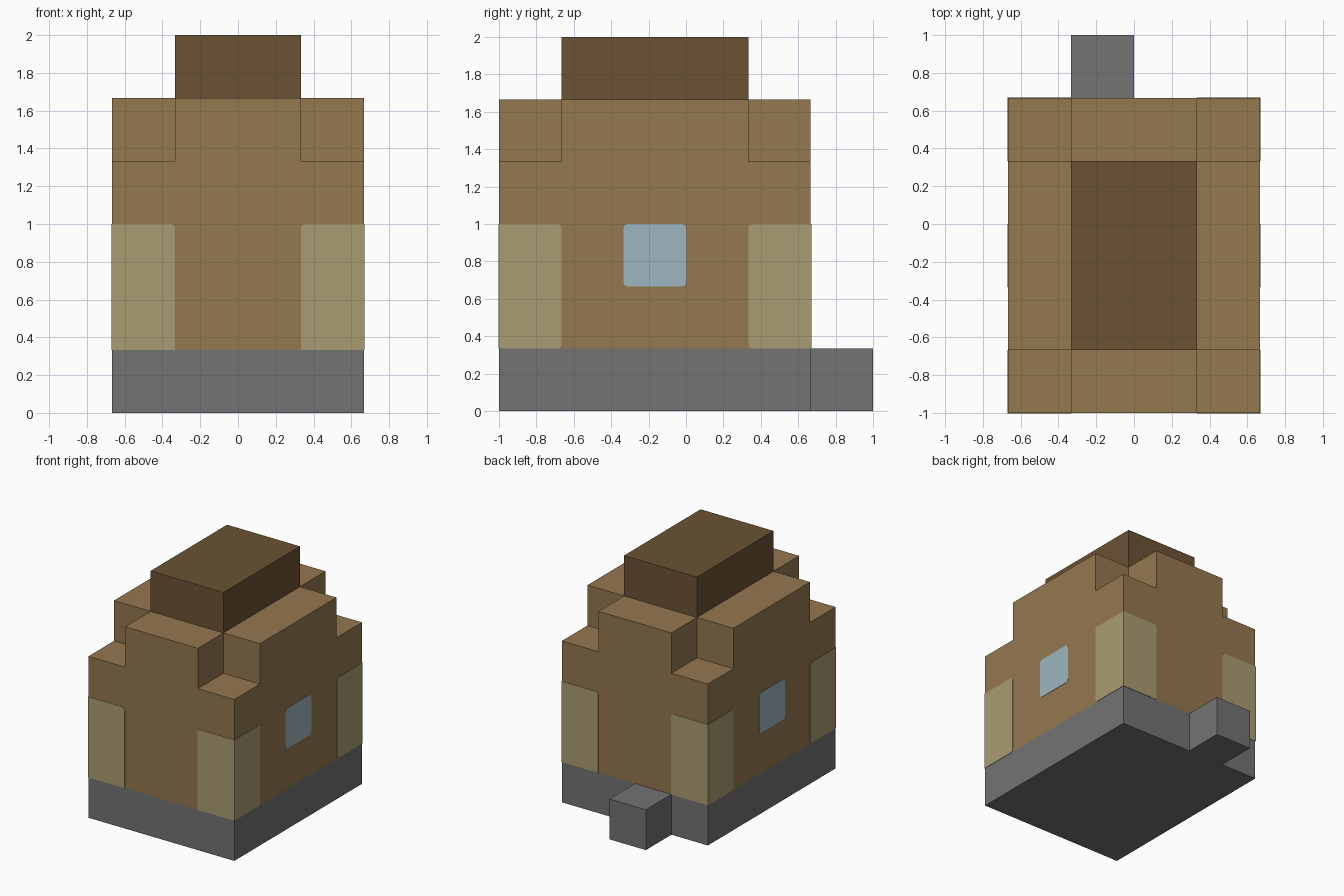
import bpy
import bmesh
import math

cube = bpy.data.objects.get("Cube")
if cube:
    bpy.data.objects.remove(cube, do_unlink=True)

U = 1 / 3        # block size
T = 0.003        # thickness of the painted plates
R = 0.022        # plate corner radius


def material(name, rgb):
    lin = [((c / 255 + 0.055) / 1.055) ** 2.4 for c in rgb]
    mat = bpy.data.materials.new(name)
    mat.use_nodes = True
    mat.diffuse_color = (*lin, 1)
    bsdf = mat.node_tree.nodes["Principled BSDF"]
    bsdf.inputs["Base Color"].default_value = (*lin, 1)
    bsdf.inputs["Roughness"].default_value = 0.9
    return mat


STONE = material("grey stone", (115, 115, 115))
WALL = material("brown wall", (148, 120, 79))
ROOF = material("dark brown roof", (107, 82, 52))
PILLAR = material("pale tan pillar", (170, 156, 113))
GLASS = material("pale blue glass", (158, 183, 191))


def prism(name, outline, axis, lo, hi, mat):
    """Extrude a 2D outline along one axis (0=x, 1=y, 2=z)."""
    bm = bmesh.new()

    def place(p, h):
        co = list(p)
        co.insert(axis, h)
        return bm.verts.new(co)

    face = bm.faces.new([place(p, lo) for p in outline])
    out = bmesh.ops.extrude_face_region(bm, geom=[face], use_keep_orig=True)
    for v in out["geom"]:
        if isinstance(v, bmesh.types.BMVert):
            v.co[axis] = hi
    bmesh.ops.recalc_face_normals(bm, faces=bm.faces)
    mesh = bpy.data.meshes.new(name)
    bm.to_mesh(mesh)
    bm.free()
    mesh.materials.append(mat)
    obj = bpy.data.objects.new(name, mesh)
    bpy.context.collection.objects.link(obj)
    return obj


def rect(a0, a1, b0, b1, rounded=()):
    """Rectangle outline; corners listed in rounded (0..3) become arcs."""
    a0, a1 = sorted((a0, a1))
    corners = [(a0, b0, 1, 1), (a1, b0, -1, 1), (a1, b1, -1, -1), (a0, b1, 1, -1)]
    pts = []
    for i, (a, b, da, db) in enumerate(corners):
        if i not in rounded:
            pts.append((a, b))
            continue
        for k in range(4):
            t = math.pi * (1 + i / 2 + k / 6)
            pts.append((a + R * (da + math.cos(t)), b + R * (db + math.sin(t))))
    return pts


def grid(*pts):
    return [(x * U, y * U) for x, y in pts]


# Foundation with the step at the back
prism("foundation", grid((-2, -3), (2, -3), (2, 2), (0, 2), (0, 3), (-1, 3), (-1, 2), (-2, 2)),
      2, 0, U, STONE)

# Walls, then the upper storey with its corners cut away
prism("walls", rect(-2 * U, 2 * U, -3 * U, 2 * U), 2, U, 4 * U, WALL)
prism("upper_walls", grid((-1, -3), (1, -3), (1, -2), (2, -2), (2, 1), (1, 1),
                          (1, 2), (-1, 2), (-1, 1), (-2, 1), (-2, -2), (-1, -2)),
      2, 4 * U, 5 * U, WALL)

# Roof block
prism("roof", rect(-U, U, -2 * U, U), 2, 5 * U, 6 * U, ROOF)

# Corner pillars wrap both walls of each corner; windows sit on the sides
for side, sx in (("left", 1), ("right", -1)):
    x = sx * 2 * U
    for end, y, sy in (("front", -3 * U, -1), ("back", 2 * U, 1)):
        inner_top = 3 if sx > 0 else 2
        prism(f"{end}_{side}_pillar_face", rect(sx * U, x + sx * T, U, 3 * U, (inner_top,)),
              1, y, y + sy * T, PILLAR)
        inner = (0, 3) if sy > 0 else (1, 2)
        prism(f"{end}_{side}_pillar_side", rect(y - sy * U, y + sy * T, U, 3 * U, inner),
              0, x, x + sx * T, PILLAR)
    prism(f"{side}_window", rect(-U, 0, 2 * U, 3 * U, (0, 1, 2, 3)), 0, x, x + sx * T, GLASS)
